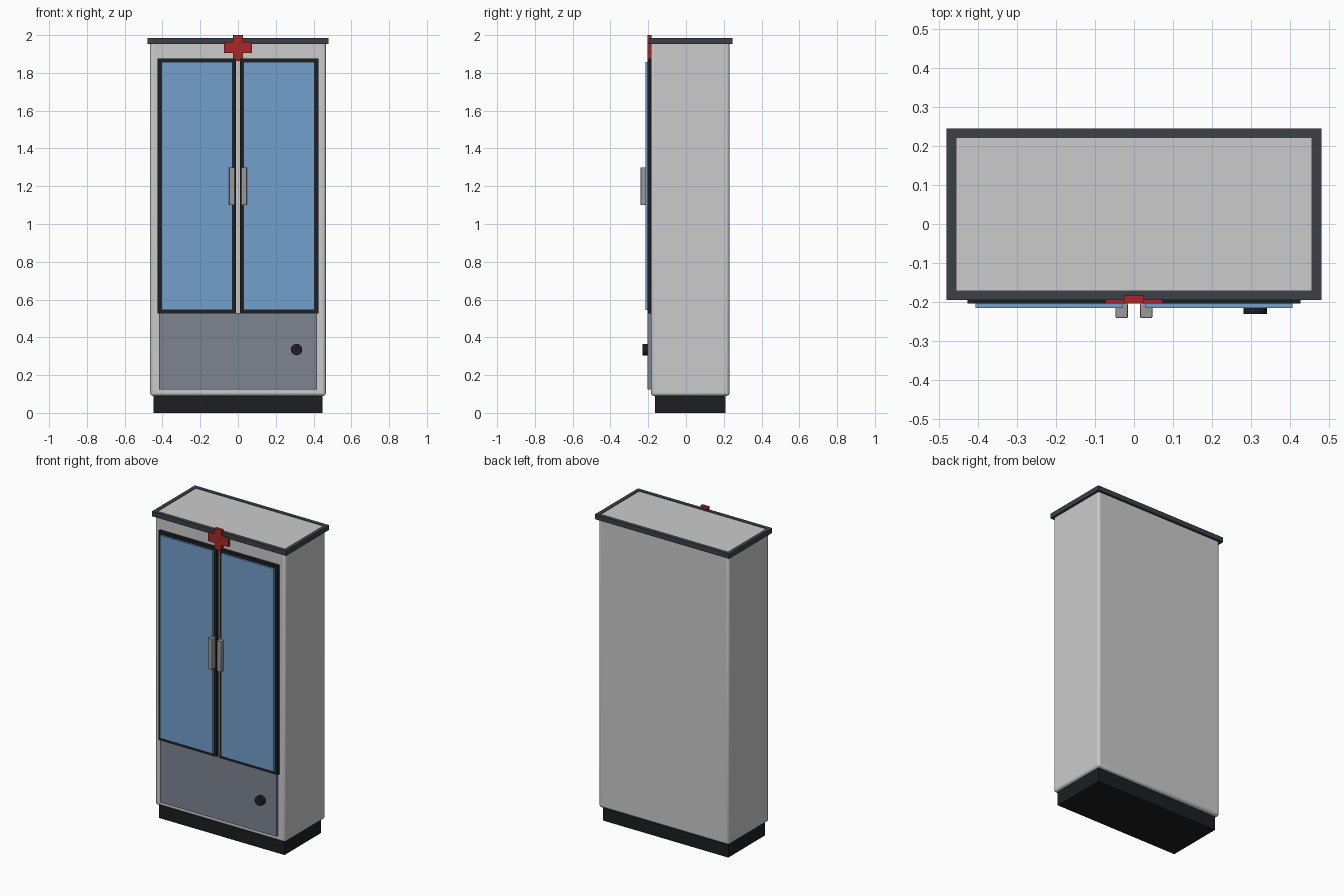
import bpy, bmesh, math
from mathutils import Matrix

if "Cube" in bpy.data.objects:
    bpy.data.objects.remove(bpy.data.objects["Cube"])


def material(name, rgb):
    m = bpy.data.materials.new(name)
    m.diffuse_color = (*rgb, 1)
    m.use_nodes = True
    m.node_tree.nodes["Principled BSDF"].inputs["Base Color"].default_value = m.diffuse_color
    return m


BLACK = material("black", (0.012, 0.013, 0.015))
SLATE = material("slate", (0.045, 0.052, 0.065))
PANEL = material("panel_grey", (0.21, 0.23, 0.28))
GLASS = material("blue_glass", (0.17, 0.35, 0.6))
RED = material("red", (0.4, 0.02, 0.02))
STEEL = material("steel", (0.32, 0.32, 0.33))


def finish(name, bm, mat):
    bmesh.ops.recalc_face_normals(bm, faces=bm.faces)
    me = bpy.data.meshes.new(name)
    bm.to_mesh(me)
    bm.free()
    ob = bpy.data.objects.new(name, me)
    bpy.context.collection.objects.link(ob)
    if mat:
        me.materials.append(mat)
    return ob


def box(name, x, y, z, mat=None, bevel=0, segments=2):
    """Box from (min, max) ranges with optional rounded edges."""
    bm = bmesh.new()
    size = [r[1] - r[0] for r in (x, y, z)]
    centre = [(r[0] + r[1]) / 2 for r in (x, y, z)]
    bmesh.ops.create_cube(bm, size=1, matrix=Matrix.Translation(centre) @ Matrix.Diagonal((*size, 1)))
    ob = finish(name, bm, mat)
    if bevel:
        b = ob.modifiers.new("bevel", 'BEVEL')
        b.width, b.segments = bevel, segments
        bpy.context.view_layer.objects.active = ob
        ob.select_set(True)
        bpy.ops.object.shade_smooth_by_angle(angle=math.radians(40))
        ob.select_set(False)
    return ob


def prism(name, points, origin, u, v, depth, mat, hole=None):
    """Extrude a flat outline (optionally a ring with an inner outline)."""
    bm = bmesh.new()

    def place(pts):
        return [bm.verts.new([origin[i] + a * u[i] + b * v[i] for i in range(3)]) for a, b in pts]
    outer = place(points)
    if hole:
        inner = place(hole)
        n = len(outer)
        for i in range(n):
            j = (i + 1) % n
            bm.faces.new((outer[i], outer[j], inner[j], inner[i]))
    else:
        bm.faces.new(outer)
    ext = bmesh.ops.extrude_face_region(bm, geom=bm.faces[:], use_keep_orig=True)
    verts = [g for g in ext["geom"] if isinstance(g, bmesh.types.BMVert)]
    bmesh.ops.translate(bm, verts=verts, vec=depth)
    return finish(name, bm, mat)


def rect(x0, x1, y0, y1):
    return [(x0, y0), (x1, y0), (x1, y1), (x0, y1)]


# Cabinet shell and plinth
box("cabinet_body", (-0.465, 0.465), (-0.185, 0.23), (0.09, 1.98), None, 0.015, 3)
box("plinth", (-0.448, 0.448), (-0.165, 0.208), (0, 0.1), BLACK)

# Top rim with inset grey top panel
prism("top_rim", rect(-0.48, 0.48, -0.195, 0.245), (0, 0, 1.953), (1, 0, 0), (0, 1, 0),
      (0, 0, 0.031), SLATE, rect(-0.455, 0.455, -0.17, 0.22))
box("top_panel", (-0.456, 0.456), (-0.171, 0.221), (1.955, 1.981))

# Lower drawer panel and round lock
box("lower_panel", (-0.417, 0.417), (-0.203, -0.18), (0.125, 0.53), PANEL)
bm = bmesh.new()
bmesh.ops.create_cone(bm, cap_ends=True, segments=24, radius1=0.03, radius2=0.03, depth=0.03,
                      matrix=Matrix.Translation((0.31, -0.215, 0.335)) @ Matrix.Rotation(math.pi / 2, 4, 'X'))
lock = finish("lock", bm, BLACK)

# Mirrored glass doors with frames and handles
for side, s in (("left", -1), ("right", 1)):
    def span(a, b):
        return tuple(sorted((s * a, s * b)))
    box(side + "_door_frame", span(0.01, 0.427), (-0.204, -0.18), (0.525, 1.877), BLACK)
    box(side + "_door_glass", span(0.03, 0.406), (-0.215, -0.2), (0.545, 1.857), GLASS)
    box(side + "_handle", span(0.016, 0.047), (-0.241, -0.203), (1.1, 1.3), STEEL, 0.003)

# Red cross emblem at the top of the front
a, b, c = 0.026, 0.073, 0.029
top, low, mid = 2.0, 1.864, 1.934
cross = [(-a, low), (a, low), (a, mid - c), (b, mid - c), (b, mid + c), (a, mid + c),
         (a, top), (-a, top), (-a, mid + c), (-b, mid + c), (-b, mid - c), (-a, mid - c)]
prism("red_cross", cross, (0, -0.2035, 0), (1, 0, 0), (0, 0, 1), (0, 0.02, 0), RED)
